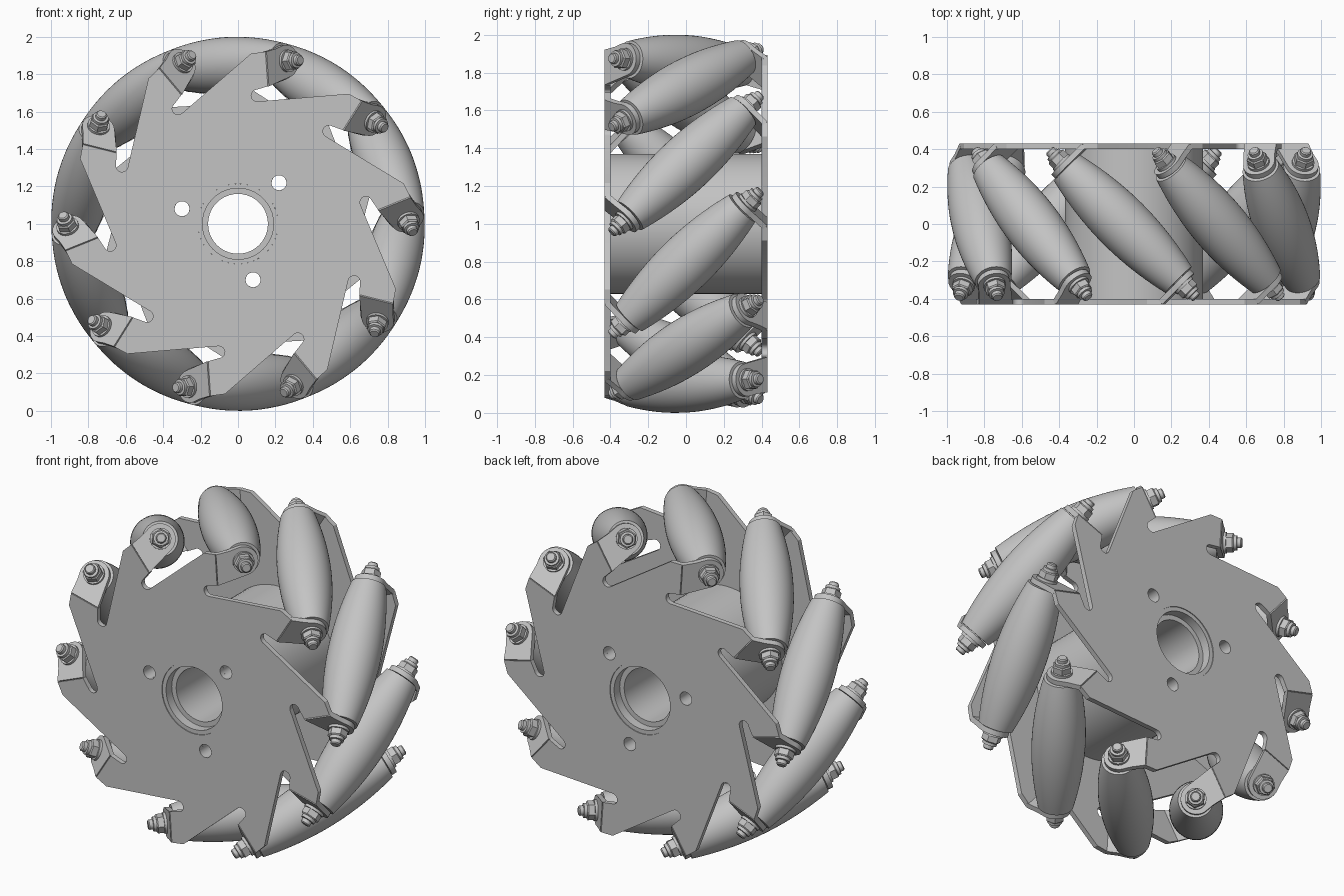
import bpy, math
from math import radians, sin, cos, pi, sqrt
from mathutils import Matrix, Vector

if "Cube" in bpy.data.objects:
    bpy.data.objects.remove(bpy.data.objects["Cube"])

COUNT = 10            # rollers around the wheel
AXIS_R = 0.85         # distance of roller axes from the wheel centre
PHASE = 4             # degrees, first roller from vertical
PLATE_Z, THICK = 0.415, 0.03
BEND = 0.21           # tangential position of the tab bend

grey = bpy.data.materials.new("light grey metal")
grey.use_nodes = True
colour = (0.55, 0.55, 0.55, 1)
grey.diffuse_color = colour
grey.node_tree.nodes["Principled BSDF"].inputs["Base Color"].default_value = colour

# Wheel frame: axle along local z, front of the wheel at +z
WHEEL = Matrix.Translation((0, 0, 1)) @ Matrix.Rotation(pi / 2, 4, 'X')


def turn(degrees, axis='Z'):
    return Matrix.Rotation(radians(degrees), 4, axis)


def place(name, mesh, matrix):
    ob = bpy.data.objects.new(name, mesh)
    bpy.context.collection.objects.link(ob)
    ob.matrix_world = WHEEL @ matrix
    return ob


def finish(mesh):
    mesh.materials.clear()
    mesh.materials.append(grey)
    mesh.polygons.foreach_set("use_smooth", [True] * len(mesh.polygons))
    mesh.set_sharp_from_angle(angle=radians(30))
    return mesh


def arc(cx, cy, r, start, end, steps):
    return [(cx + r * cos(radians(start + (end - start) * i / steps)),
             cy + r * sin(radians(start + (end - start) * i / steps)))
            for i in range(steps + 1)]


def circle(cx, cy, r, n=40):
    return arc(cx, cy, r, 0, 360, n)[:-1]


def slab(name, loops, half):
    """Flat shape with holes, extruded by half to both sides."""
    cu = bpy.data.curves.new(name, 'CURVE')
    cu.dimensions, cu.fill_mode, cu.extrude = '2D', 'BOTH', half
    for loop in loops:
        sp = cu.splines.new('POLY')
        sp.points.add(len(loop) - 1)
        for p, (x, y) in zip(sp.points, loop):
            p.co = (x, y, 0, 1)
        sp.use_cyclic_u = True
    ob = bpy.data.objects.new(name, cu)
    bpy.context.collection.objects.link(ob)
    bpy.context.view_layer.update()
    dg = bpy.context.evaluated_depsgraph_get()
    mesh = bpy.data.meshes.new_from_object(ob.evaluated_get(dg))
    bpy.data.objects.remove(ob)
    mesh.name = name
    return finish(mesh)


def lathe(name, profile, n):
    """Closed solid turned about z from (radius, height) points."""
    verts = [(r * cos(2 * pi * i / n), r * sin(2 * pi * i / n), z)
             for r, z in profile for i in range(n)]
    faces = [(k * n + i, k * n + (i + 1) % n, (k + 1) * n + (i + 1) % n, (k + 1) * n + i)
             for k in range(len(profile) - 1) for i in range(n)]
    faces.append(tuple(reversed(range(n))))
    faces.append(tuple(range(len(verts) - n, len(verts))))
    mesh = bpy.data.meshes.new(name)
    mesh.from_pydata(verts, [], faces)
    return finish(mesh)


def bolt_holes(offset):
    return [circle(0.31 * cos(radians(a + offset)), 0.31 * sin(radians(a + offset)), 0.04, 20)
            for a in (0, 120, 240)]


# Saw-toothed side plates with slots, mirrored by a half turn
fin = [(0.133, 0.903), (BEND, 0.908), (BEND, 0.722)] + arc(0.15, 0.677, 0.032, 90, 270, 8)
outline = []
for k in range(COUNT):
    rot = turn(-360 / COUNT * k)
    outline += [tuple((rot @ Vector((x, y, 0))).xy) for x, y in fin]
hub_hole = circle(0, 0, 0.215)
sides = (("front", Matrix.Identity(4), 45 - PHASE), ("back", turn(180, 'Y'), 135 + PHASE))
for side, flip, offset in sides:
    plate = slab(side + "_plate", [outline, hub_hole] + bolt_holes(offset), THICK / 2)
    place(side + "_plate", plate, turn(PHASE) @ flip @ Matrix.Translation((0, 0, PLATE_Z)))

# Hub drum, rim and bore sleeve
drum = slab("hub_drum", [circle(0, 0, 0.37, 64), circle(0, 0, 0.19)] + bolt_holes(45), 0.4)
place("hub_drum", drum, Matrix.Identity(4))
for name, outer, inner, half in (("hub_rim", 0.215, 0.19, 0.425), ("bore_sleeve", 0.192, 0.16, 0.37)):
    place(name, slab(name, [circle(0, 0, outer), circle(0, 0, inner)], half), Matrix.Identity(4))

# Barrel-shaped roller whose outer edge follows the wheel's rim
half_len = 0.422
stations = [half_len * (i / 10 - 1) for i in range(21)]
barrel = [(1 - sqrt(AXIS_R ** 2 + s * s / 2), s) for s in stations]
roller = lathe("roller", barrel, 48)

# Bent tab with rounded end, and its fastener
tab = slab("mounting_tab", [[(-0.006, 0.722), (-0.006, 0.908), (0.07, 0.92)]
                            + arc(0.142, AXIS_R, 0.087, 110, -75, 16)], THICK / 2)
washer = lathe("washer", [(0.06, 0.455), (0.06, 0.472)], 24)
nut = lathe("hex_nut", [(0.055, 0.47), (0.055, 0.507), (0.048, 0.513)], 6)
stud = lathe("bolt_end", [(0.042, 0.42), (0.042, 0.53), (0.029, 0.532), (0.029, 0.552), (0.023, 0.558)], 20)

for k in range(COUNT):
    spin = turn(PHASE + 360 / COUNT * k)
    tilt = Matrix.Translation((0, AXIS_R, 0)) @ turn(45, 'Y')
    place(f"roller_{k + 1}", roller, spin @ tilt)
    for side, flip, _ in sides:
        base = spin @ flip
        place(f"{side}_tab_{k + 1}", tab,
              base @ Matrix.Translation((BEND, 0, PLATE_Z)) @ turn(45, 'Y'))
        for part in (washer, nut, stud):
            place(f"{side}_{part.name}_{k + 1}", part, base @ tilt)
